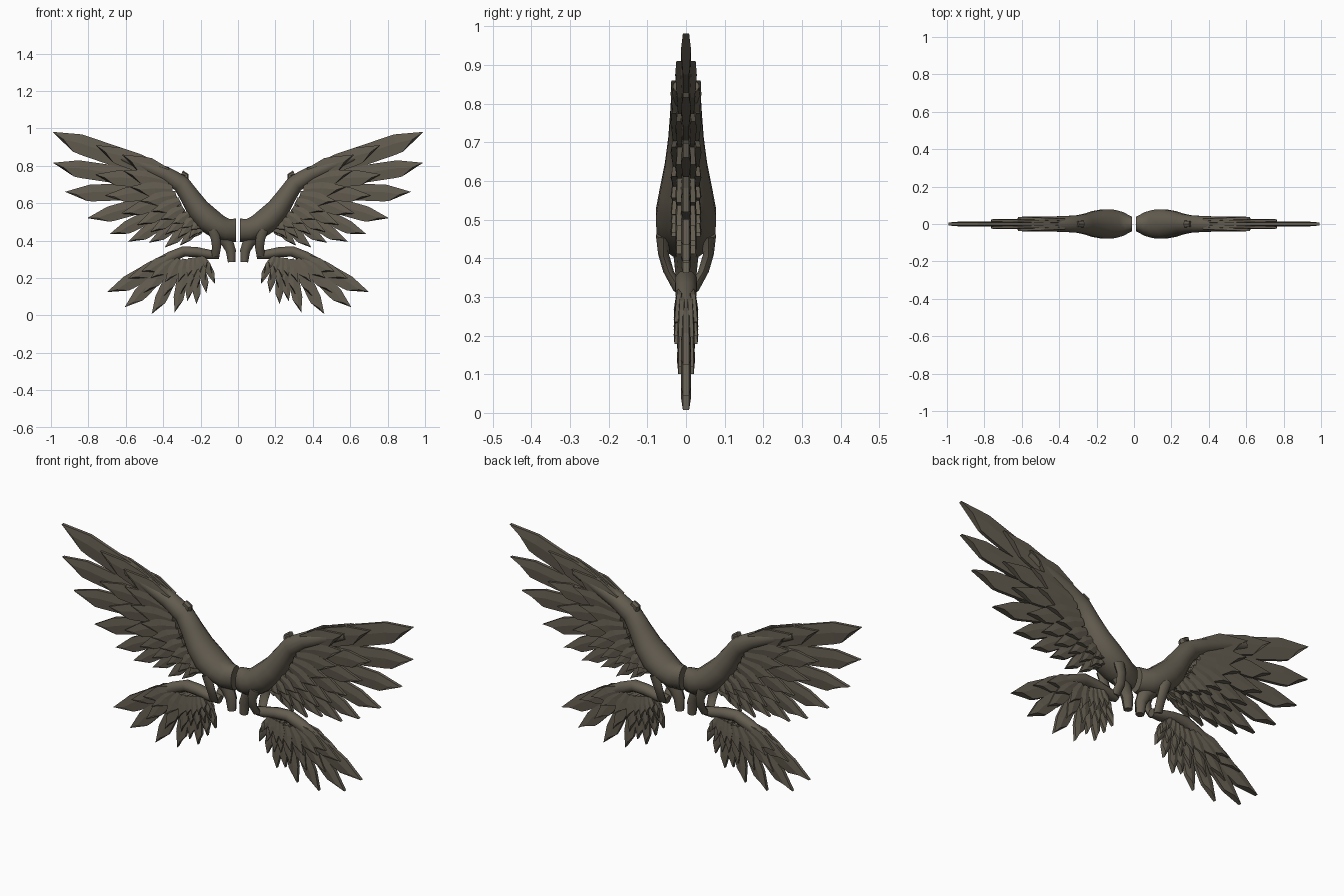
import bpy, bmesh, math
from mathutils import Vector

if "Cube" in bpy.data.objects:
    bpy.data.objects.remove(bpy.data.objects["Cube"])

mat = bpy.data.materials.new("dark_umber")
mat.diffuse_color = (0.125, 0.108, 0.08, 1)
mat.use_nodes = True
mat.node_tree.nodes["Principled BSDF"].inputs["Base Color"].default_value = mat.diffuse_color


def finish(name, bm, smooth=False):
    """Turn the right half into an object mirrored to the left."""
    bmesh.ops.recalc_face_normals(bm, faces=bm.faces)
    me = bpy.data.meshes.new(name)
    bm.to_mesh(me)
    bm.free()
    me.materials.append(mat)
    ob = bpy.data.objects.new(name, me)
    bpy.context.collection.objects.link(ob)
    if smooth:
        me.shade_smooth()
        me.set_sharp_from_angle(angle=math.radians(45))
    ob.modifiers.new("mirror", 'MIRROR').use_mirror_merge = False
    return ob


def skin(bm, rings):
    """Bridge a list of equal point loops and cap the ends."""
    vs = [[bm.verts.new(p) for p in r] for r in rings]
    n = len(vs[0])
    for a, b in zip(vs, vs[1:]):
        for i in range(n):
            j = (i + 1) % n
            bm.faces.new((a[i], a[j], b[j], b[i]))
    bm.faces.new(vs[0][::-1])
    bm.faces.new(vs[-1])


def feather(bm, base, tip, w, y0=0.0, y1=0.0, e=0.008, t=0.013):
    """Ridged blade, cut diagonally so the point sits on the leading side."""
    b, d = Vector(base), Vector(tip) - Vector(base)
    L = d.length
    d /= L
    n = Vector((-d.y, d.x))
    cut = min(1.25 * w, 0.45 * L)
    rows = [((0, .28), (0, 0), (0, -.28)),
            ((.4 * L, .46), (.4 * L, .02), (.4 * L, -.5)),
            ((L - 1.1 * cut, .42), (L - 1.2 * cut, .0), (L - 1.3 * cut, -.52)),
            ((L, .06), (L - .5 * cut, -.1), (L - cut, -.5))]
    rings = []
    for row in rows:
        pts = []
        for (u, v), h in zip(row, (e, t, e)):
            p = b + d * u + n * v * w
            pts.append((p.x, y0 + (y1 - y0) * u / L, p.y, h))
        rings.append([(x, y + h, z) for x, y, z, h in pts] +
                     [(x, y - h, z) for x, y, z, h in reversed(pts)])
    skin(bm, rings)


def tube(bm, path, sides=12):
    """Elliptical limb; path points are x, y, z, in-plane radius, depth radius."""
    rings = []
    for i, (x, y, z, r, ry) in enumerate(path):
        a, c = path[max(i - 1, 0)], path[min(i + 1, len(path) - 1)]
        tx, tz = c[0] - a[0], c[2] - a[2]
        m = math.hypot(tx, tz)
        nx, nz = -tz / m, tx / m
        rings.append([(x + nx * r * math.cos(k), y + ry * math.sin(k), z + nz * r * math.cos(k))
                      for k in (2 * math.pi * s / sides for s in range(sides))])
    skin(bm, rings)


def feather_fan(name, fan, layers):
    """Flight feathers plus shorter covert layers on front and back."""
    bm = bmesh.new()
    for base, tip, w in fan:
        feather(bm, base, tip, w)
    finish(name + "_flight_feathers", bm)
    for label, frac, drop, y0, y1 in layers:
        bm = bmesh.new()
        for side in (-1, 1):
            for i, (base, tip, w) in enumerate(fan):
                b, t = Vector(base), Vector(tip)
                d = (t - b)
                n = Vector((-d.y, d.x)).normalized()
                # keep the first covert on the leading edge, stagger the others
                shift = n * (0.012 if i == 0 else drop * w)
                feather(bm, b + n * 0.005, b + d * frac + shift, w * .88,
                        side * y0, side * y1, 0.006, 0.010)
        finish(name + "_" + label, bm)


# Upper wing feathers: base (x, z), tip (x, z), width
upper = [((.38, .755), (.995, .975), .112), ((.37, .71), (.99, .81), .098),
         ((.35, .67), (.925, .655), .095), ((.33, .64), (.805, .515), .088),
         ((.31, .61), (.685, .43), .075), ((.29, .57), (.585, .39), .068),
         ((.26, .54), (.475, .385), .06), ((.23, .52), (.39, .36), .055),
         ((.20, .50), (.31, .37), .05), ((.18, .49), (.25, .41), .045)]
feather_fan("upper_wing", upper, [("middle_coverts", .63, -.25, .012, .019),
                                  ("short_coverts", .40, .2, .022, .032)])

# Lower wing feathers
lower = [((.36, .30), (.698, .12), .085), ((.34, .30), (.603, .04), .075),
         ((.31, .30), (.458, .005), .068), ((.28, .30), (.335, .015), .058),
         ((.25, .305), (.268, .075), .048), ((.23, .31), (.22, .06), .044),
         ((.21, .315), (.167, .12), .042), ((.19, .32), (.122, .17), .04)]
feather_fan("lower_wing", lower, [("middle_coverts", .66, -.2, .008, .014),
                                  ("short_coverts", .44, .2, .014, .024)])

# Shoulder mass tapering into the upper wing arm
bm = bmesh.new()
tube(bm, [(.012, 0, .455, .062, .04), (.06, 0, .455, .062, .065), (.11, 0, .475, .066, .078),
          (.165, 0, .515, .07, .08), (.215, 0, .57, .062, .07), (.26, 0, .64, .052, .056),
          (.305, 0, .705, .048, .047), (.39, 0, .755, .042, .043),
          (.50, 0, .80, .036, .04), (.62, 0, .845, .022, .034)], 14)
finish("upper_arm", bm, True)

# Small thumb block on the wrist
bm = bmesh.new()
tube(bm, [(.285, 0, .715, .02, .024), (.275, 0, .75, .012, .02), (.30, 0, .762, .014, .018)], 6)
finish("wrist_thumb", bm)

# Inner spur hanging from the shoulder
bm = bmesh.new()
tube(bm, [(.085, 0, .43, .045, .035), (.055, 0, .385, .032, .03),
          (.038, 0, .345, .027, .026), (.034, 0, .285, .02, .02)], 8)
finish("inner_spur", bm, True)

# Front and back struts joining the shoulder to the lower elbow
bm = bmesh.new()
for s in (-1, 1):
    tube(bm, [(.135, s * .058, .46, .028, .02), (.12, s * .058, .41, .025, .014),
              (.115, s * .045, .365, .024, .014), (.122, s * .016, .315, .022, .016)], 8)
finish("lower_struts", bm, True)

# Lower wing arm
bm = bmesh.new()
tube(bm, [(.10, 0, .32, .02, .02), (.15, 0, .325, .025, .03), (.22, 0, .338, .027, .03),
          (.29, 0, .342, .028, .03), (.36, 0, .312, .03, .028),
          (.45, 0, .267, .026, .022), (.55, 0, .215, .014, .016)], 10)
finish("lower_arm", bm, True)
